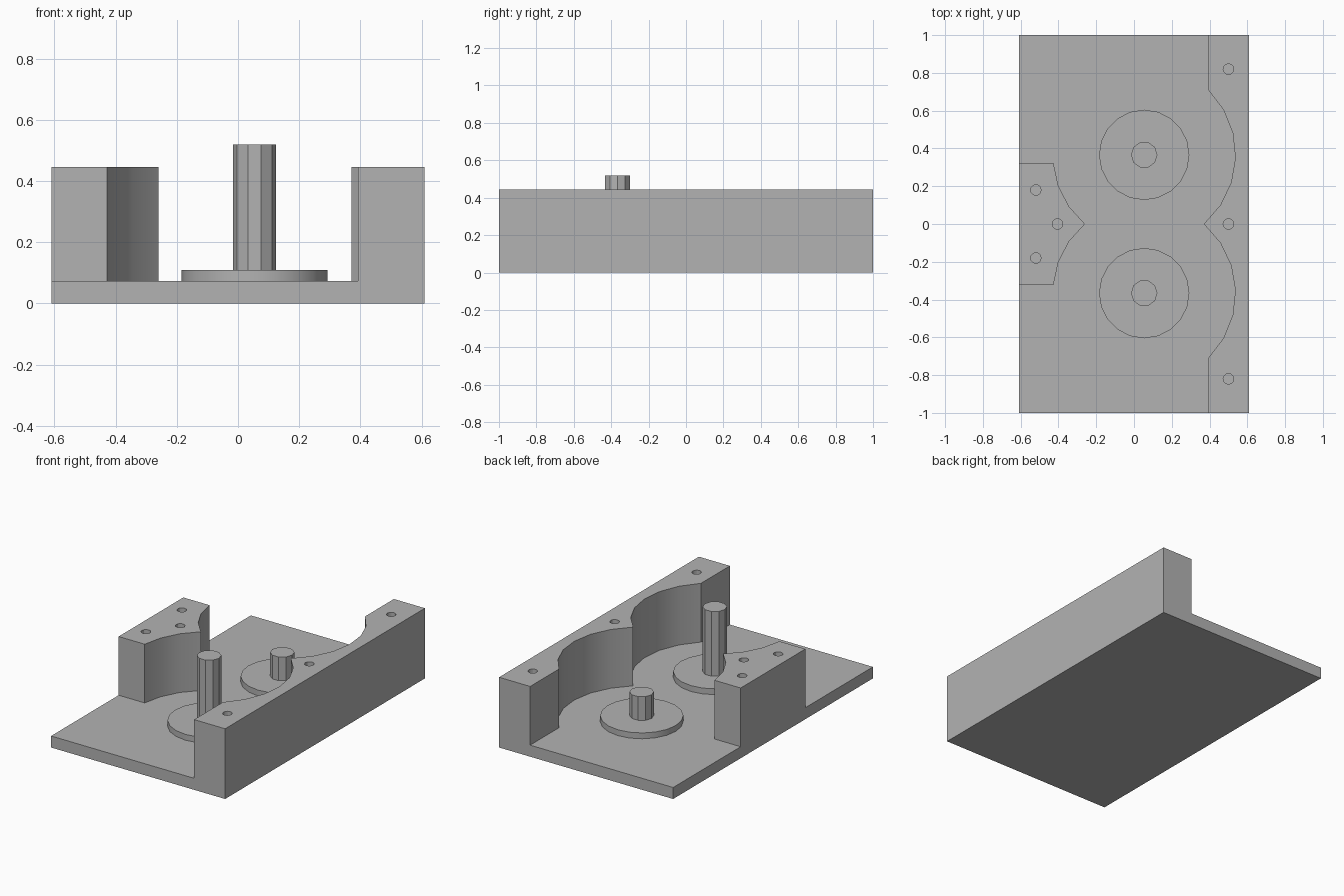
import bpy, bmesh
from math import cos, sin, radians
from mathutils import Matrix

cube = bpy.data.objects.get("Cube")
if cube:
    bpy.data.objects.remove(cube, do_unlink=True)

# Main dimensions
HALF_W, HALF_L = 0.61, 1.0
FLOOR, TOP = 0.073, 0.445
BORE_X, BORE_Y, BORE_R = 0.054, 0.366, 0.483

grey = bpy.data.materials.new("plain grey")
grey.use_nodes = True
GREY = (0.45, 0.45, 0.45, 1)
grey.diffuse_color = GREY
grey.node_tree.nodes["Principled BSDF"].inputs["Base Color"].default_value = GREY


def make_object(name, bm):
    bmesh.ops.recalc_face_normals(bm, faces=bm.faces)
    mesh = bpy.data.meshes.new(name)
    bm.to_mesh(mesh)
    bm.free()
    mesh.materials.append(grey)
    obj = bpy.data.objects.new(name, mesh)
    bpy.context.collection.objects.link(obj)
    return obj


def prism(name, outline, z0, z1):
    bm = bmesh.new()
    base = bm.faces.new([bm.verts.new((x, y, z0)) for x, y in outline])
    result = bmesh.ops.extrude_face_region(bm, geom=[base])
    verts = [v for v in result["geom"] if isinstance(v, bmesh.types.BMVert)]
    bmesh.ops.translate(bm, verts=verts, vec=(0, 0, z1 - z0))
    if base.is_valid and len(bm.faces) < len(outline) + 2:
        bm.faces.new(list(reversed(base.verts)))
    return make_object(name, bm)


def add_cylinder(bm, x, y, r, z0, z1, sides):
    bmesh.ops.create_cone(bm, cap_ends=True, segments=sides, radius1=r, radius2=r,
                          depth=z1 - z0,
                          matrix=Matrix.Translation((x, y, (z0 + z1) / 2)))


def bore_arc(start, end, steps):
    angles = [radians(start + (end - start) * i / steps) for i in range(steps + 1)]
    return [(BORE_X + BORE_R * cos(a), BORE_Y + BORE_R * sin(a)) for a in angles]


def mirrored(points):
    return [(x, -y) for x, y in reversed(points)]


def cut(target, cutter):
    mod = target.modifiers.new("cut", "BOOLEAN")
    mod.operation = "DIFFERENCE"
    mod.solver = "EXACT"
    mod.object = cutter
    bpy.context.view_layer.objects.active = target
    bpy.ops.object.modifier_apply(modifier=mod.name)
    bpy.data.objects.remove(cutter, do_unlink=True)


def smooth(obj):
    bpy.ops.object.select_all(action="DESELECT")
    obj.select_set(True)
    bpy.context.view_layer.objects.active = obj
    bpy.ops.object.shade_smooth_by_angle(angle=radians(30))


# Housing: a solid block with the double-bore pocket milled out of it
rect = [(-HALF_W, -HALF_L), (HALF_W, -HALF_L), (HALF_W, HALF_L), (-HALF_W, HALF_L)]
housing = prism("housing", rect, 0, TOP)
wall_arc = bore_arc(-49.2, 45.5, 6)
nose_arc = bore_arc(185, 229.2, 3)
wall_arc[0] = (0.37, 0)
nose_arc[-1] = (-0.26, 0)
wall_end = (wall_arc[-1][0], 1.5)
nose_end = (-1, nose_arc[0][1])
upper = wall_arc + [wall_end, (-1, 1.5), nose_end] + nose_arc
pocket = prism("pocket_cutter", upper + mirrored(upper)[1:-1], FLOOR, 1)
cut(housing, pocket)

# Bolt holes in the tops of the wall and the nose block
bm = bmesh.new()
for x, y in [(0.5, 0.82), (0.5, 0), (0.5, -0.82),
             (-0.52, 0.18), (-0.52, -0.18), (-0.405, 0)]:
    add_cylinder(bm, x, y, 0.028, FLOOR, 1, 12)
cut(housing, make_object("hole_cutter", bm))
smooth(housing)

# Shafts standing on round flanges, the front one taller
for side, y, height in [("front", -BORE_Y, 0.52), ("back", BORE_Y, 0.26)]:
    bm = bmesh.new()
    add_cylinder(bm, BORE_X, y, 0.239, FLOOR, 0.11, 20)
    smooth(make_object(side + "_flange", bm))
    bm = bmesh.new()
    add_cylinder(bm, BORE_X, y, 0.07, 0.11, height, 10)
    # put a corner of the shaft on the x axis
    bmesh.ops.rotate(bm, verts=bm.verts, cent=(BORE_X, y, 0),
                     matrix=Matrix.Rotation(radians(90), 3, "Z"))
    make_object(side + "_shaft", bm)
